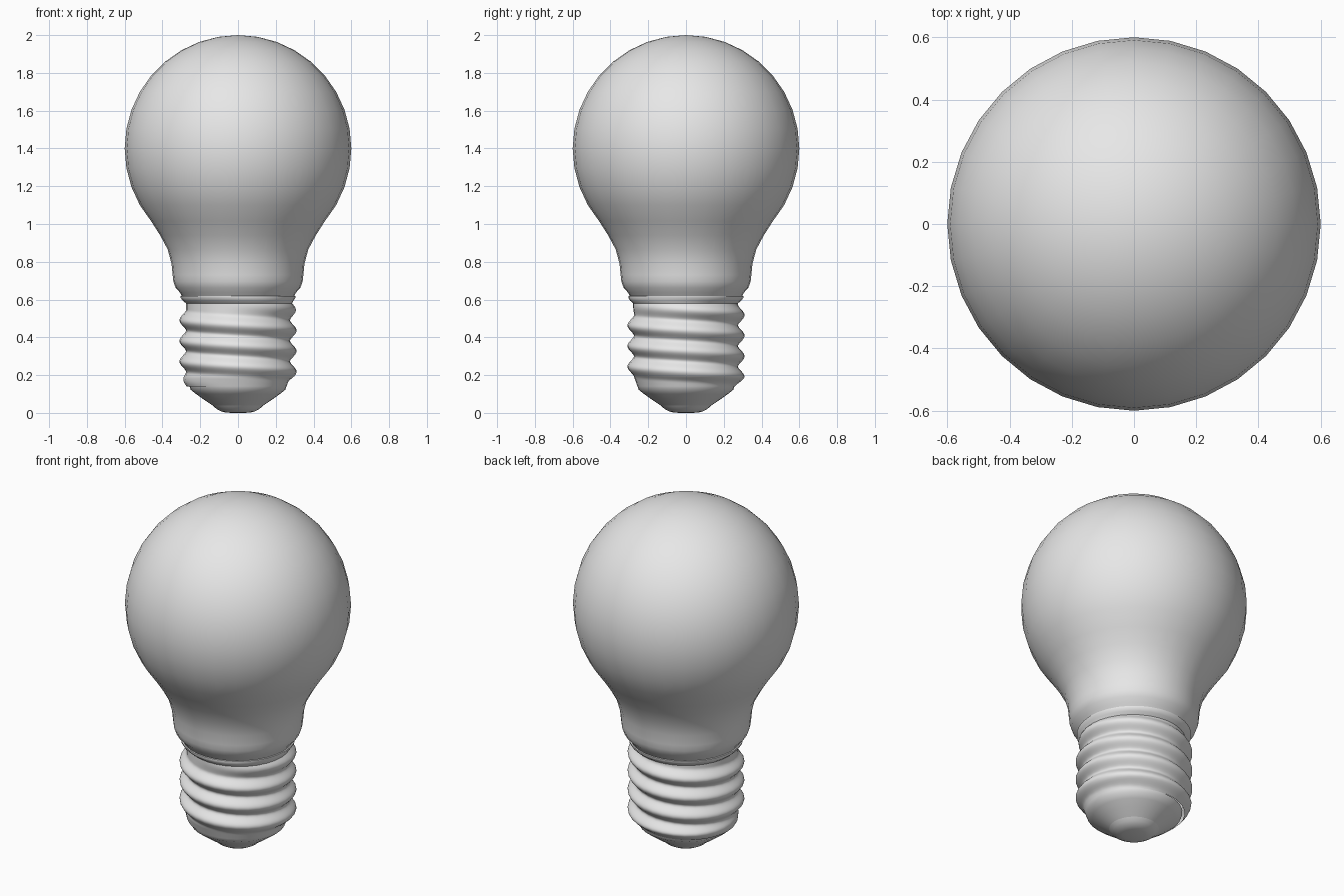
import bpy, bmesh, math

SEGMENTS = 32
cube = bpy.data.objects.get("Cube")
if cube:
    bpy.data.objects.remove(cube, do_unlink=True)

grey = bpy.data.materials.new("plain grey")
grey.use_nodes = True
grey.diffuse_color = (0.8, 0.8, 0.8, 1)
grey.node_tree.nodes["Principled BSDF"].inputs["Base Color"].default_value = (0.8, 0.8, 0.8, 1)


def lathe(name, profile, bump=None, segments=SEGMENTS):
    """Turn (radius, height) points about z, from top to bottom; bump adds to the radius."""
    bm = bmesh.new()
    rings = []
    for r, z in profile:
        if r == 0:
            rings.append([bm.verts.new((0, 0, z))] * segments)
            continue
        ring = []
        for i in range(segments):
            a = math.tau * i / segments
            rr = r + (bump(a, z) if bump else 0)
            ring.append(bm.verts.new((rr * math.cos(a), rr * math.sin(a), z)))
        rings.append(ring)
    for upper, lower in zip(rings, rings[1:]):
        for i in range(segments):
            j = (i + 1) % segments
            corners = dict.fromkeys((upper[i], lower[i], lower[j], upper[j]))
            bm.faces.new(list(corners))
    bmesh.ops.recalc_face_normals(bm, faces=bm.faces)
    mesh = bpy.data.meshes.new(name)
    bm.to_mesh(mesh)
    bm.free()
    mesh.materials.append(grey)
    obj = bpy.data.objects.new(name, mesh)
    bpy.context.collection.objects.link(obj)
    bpy.ops.object.select_all(action='DESELECT')
    obj.select_set(True)
    bpy.context.view_layer.objects.active = obj
    bpy.ops.object.shade_smooth_by_angle(angle=math.radians(40))
    return obj


# Glass bulb: a round globe flowing into a narrow neck
globe = [(0, 2.0)]
for step in range(1, 14):
    a = math.radians(90 - step * 10)
    globe.append((0.6 * math.cos(a), 1.4 + 0.6 * math.sin(a)))
neck = [(0.412, 0.94), (0.372, 0.865), (0.352, 0.79), (0.346, 0.73),
        (0.342, 0.695), (0.33, 0.662), (0.308, 0.638), (0.295, 0.615), (0.28, 0.6)]
lathe("glass_bulb", globe + neck)

# Screw cap: a helical ridge that fades in and out on a plain sleeve
PITCH, THREAD_TOP, TURNS = 0.109, 0.545, 3.5


def thread(a, z):
    phase = (THREAD_TOP - z) / PITCH - a / math.tau
    turn = round(phase)
    along = turn + a / math.tau
    fade = max(0, min(1, 3 * (along + 0.3), 3 * (TURNS + 0.2 - along)))
    return 0.035 * fade * (0.5 + 0.5 * math.cos(math.tau * (phase - turn))) ** 0.8


ROWS, Z_TOP, Z_LOW = 56, 0.58, 0.14
sleeve = [(0.285, 0.62), (0.304, 0.618), (0.303, 0.608), (0.292, 0.594)]
for row in range(ROWS + 1):
    z = Z_TOP + (Z_LOW - Z_TOP) * row / ROWS
    taper = 0.018 * max(0, (0.19 - z) / 0.05)
    sleeve.append((0.275 - taper, z))
lathe("screw_cap", sleeve, thread)

# Insulator cone below the thread
lathe("insulator", [(0.257, 0.14), (0.25, 0.122), (0.222, 0.1),
                    (0.18, 0.07), (0.132, 0.038)])

# Rounded contact at the very bottom
lathe("base_contact", [(0.132, 0.038), (0.115, 0.022), (0.09, 0.008), (0.06, 0.001), (0, 0)])
